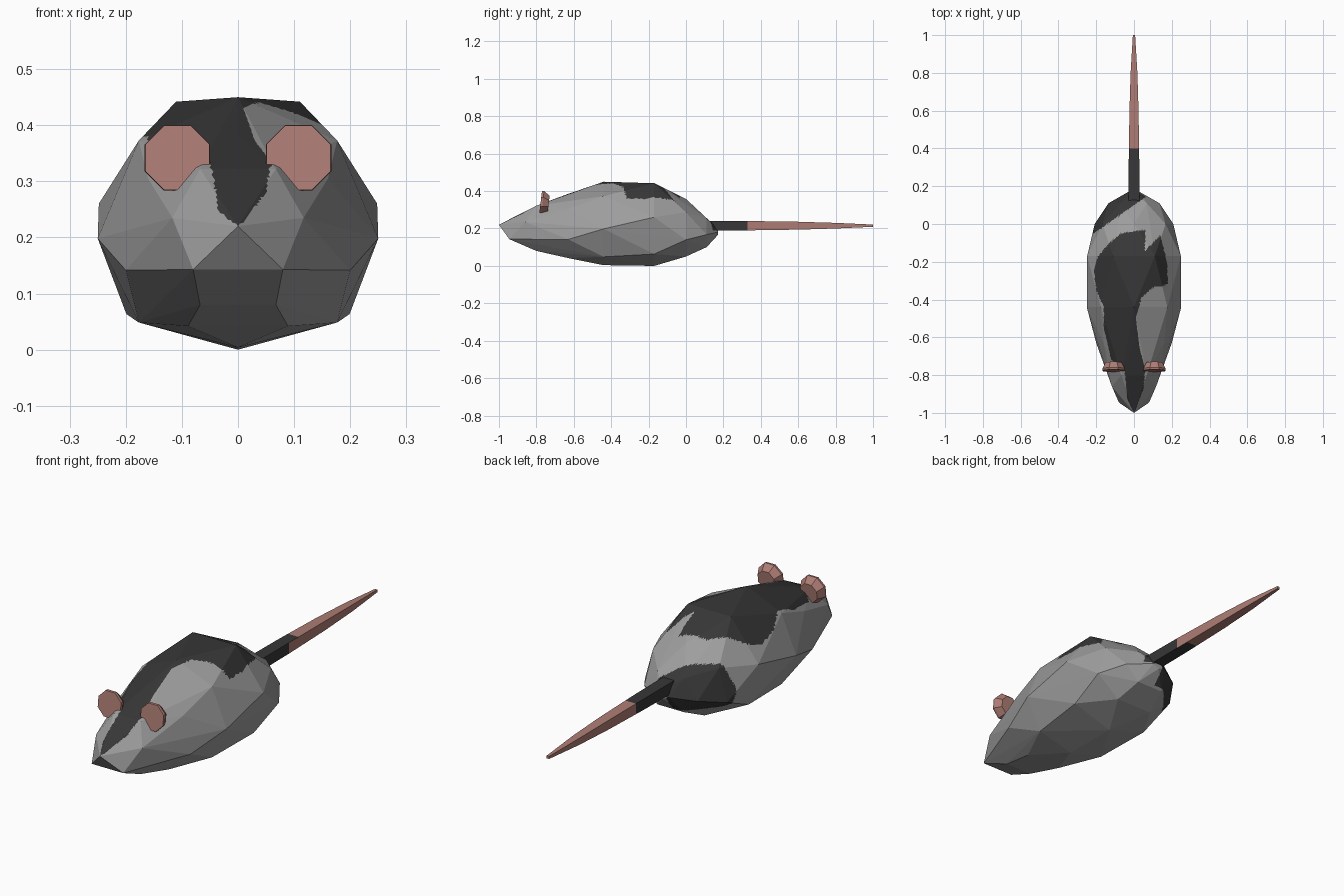
import bpy, bmesh, math

if "Cube" in bpy.data.objects:
    bpy.data.objects.remove(bpy.data.objects["Cube"])

def material(name, rgb):
    m = bpy.data.materials.new(name)
    m.diffuse_color = (*rgb, 1)
    m.use_nodes = True
    m.node_tree.nodes["Principled BSDF"].inputs["Base Color"].default_value = m.diffuse_color
    return m

GREY = material("grey fur", (0.34, 0.34, 0.34))
DARK = material("dark fur", (0.038, 0.038, 0.038))
PINK = material("pink skin", (0.42, 0.205, 0.175))

def make(name, bm, mats):
    bmesh.ops.recalc_face_normals(bm, faces=bm.faces)
    me = bpy.data.meshes.new(name)
    bm.to_mesh(me)
    bm.free()
    for m in mats:
        me.materials.append(m)
    ob = bpy.data.objects.new(name, me)
    bpy.context.collection.objects.link(ob)
    return ob

def loft(bm, rings):
    """Skin equal-sized rings of points and cap both ends."""
    rows = [[bm.verts.new(p) for p in r] for r in rings]
    n = len(rows[0])
    for a, b in zip(rows, rows[1:]):
        for i in range(n):
            bm.faces.new((a[i], a[(i + 1) % n], b[(i + 1) % n], b[i]))
    bm.faces.new(rows[0])
    bm.faces.new(rows[-1])

def inside(x, y, poly):
    hit = False
    for (x1, y1), (x2, y2) in zip(poly, poly[1:] + poly[:1]):
        if (y1 > y) != (y2 > y) and x < x1 + (y - y1) * (x2 - x1) / (y2 - y1):
            hit = not hit
    return hit

# Body: faceted hull through egg-shaped rings (y, half width, bottom, top, sides, phase)
RINGS = [(-0.80, 0.135, 0.08, 0.322, 6, 0.5), (-0.63, 0.20, 0.042, 0.385, 7, 0.0),
         (-0.44, 0.25, 0.004, 0.45, 8, 0.0), (-0.17, 0.248, 0.0, 0.442, 7, 0.5),
         (0.00, 0.208, 0.05, 0.358, 7, 0.0), (0.11, 0.135, 0.10, 0.255, 6, 0.5),
         (0.17, 0.03, 0.165, 0.20, 4, 0.0)]
bm = bmesh.new()
bm.verts.new((0, -1, 0.22))                      # nose tip
for s in (-1, 1):                                # chin and cheeks
    bm.verts.new((s * 0.08, -0.945, 0.143))
    bm.verts.new((s * 0.117, -0.86, 0.235))
for y, w, lo, hi, n, ph in RINGS:
    pts = [(math.sin(a), math.cos(a)) for a in (2 * math.pi * (i + ph) / n for i in range(n))]
    mx = max(p[0] for p in pts)
    z0, z1 = min(p[1] for p in pts), max(p[1] for p in pts)
    for px, pz in pts:
        t = max(0.0, (pz - z0) / (z1 - z0)) ** 1.2
        bm.verts.new((px / mx * w, y, lo + t * (hi - lo)))
res = bmesh.ops.convex_hull(bm, input=bm.verts)
bmesh.ops.delete(bm, geom=list({v for v in res["geom_interior"] if isinstance(v, bmesh.types.BMVert)}),
                 context='VERTS')
# Fine grid inside the flat facets so the fur patches get crisp outlines
bmesh.ops.subdivide_edges(bm, edges=bm.edges[:], cuts=19, use_grid_fill=True)
bmesh.ops.recalc_face_normals(bm, faces=bm.faces)
BACK_PATCH = [(0, -1), (-.035, -.93), (-.05, -.77), (-.12, -.72), (-.16, -.55), (-.16, -.44),
              (-.2, -.35), (-.212, -.24), (-.19, -.17), (-.13, -.1), (-.07, -.05), (.06, -.03),
              (.06, -.14), (.14, -.06), (.175, -.2), (.18, -.32), (.09, -.34), (.04, -.39),
              (.01, -.5), (.03, -.66), (.06, -.77), (.05, -.87), (.01, -.98)]
for f in bm.faces:
    c = f.calc_center_median()
    back = f.normal.z > 0 and inside(c.x, c.y, BACK_PATCH)
    rump = (c.y > max(-0.05, 0.1 + 0.7 * c.x) and c.z > 0.11
            and c.x < (0.07 if c.z > 0.19 else -0.02))
    f.material_index = 1 if back or rump else 0
make("body", bm, [GREY, DARK])

# Tail: tapering square bar, dark at the root
bm = bmesh.new()
loft(bm, [[(sx * w, y, 0.215 + sz * h) for sx, sz in ((-1, -1), (1, -1), (1, 1), (-1, 1))]
          for y, w, h in ((0.12, .029, .026), (0.33, .028, .025), (0.40, .027, .024),
                          (0.60, .024, .021), (0.80, .018, .015), (1.0, .006, .006))])
bmesh.ops.recalc_face_normals(bm, faces=bm.faces)
for f in bm.faces:
    limit = 0.33 if f.normal.x > 0.5 else 0.40
    f.material_index = 1 if f.calc_center_median().y < limit else 0
make("tail", bm, [PINK, DARK])

# Ears: eight-sided discs leaning back, with a shallow domed rear
for side, name in ((-1, "left_ear"), (1, "right_ear")):
    bm = bmesh.new()
    loft(bm, [[(side * 0.108 + r * math.cos(a), y + 0.12 * r * math.sin(a), 0.342 + dz + r * math.sin(a))
               for a in (math.pi * (i + 0.5) / 4 for i in range(8))]
              for y, r, dz in ((-0.777, 0.062, 0), (-0.766, 0.063, 0), (-0.734, 0.045, -0.008))])
    make(name, bm, [PINK])
